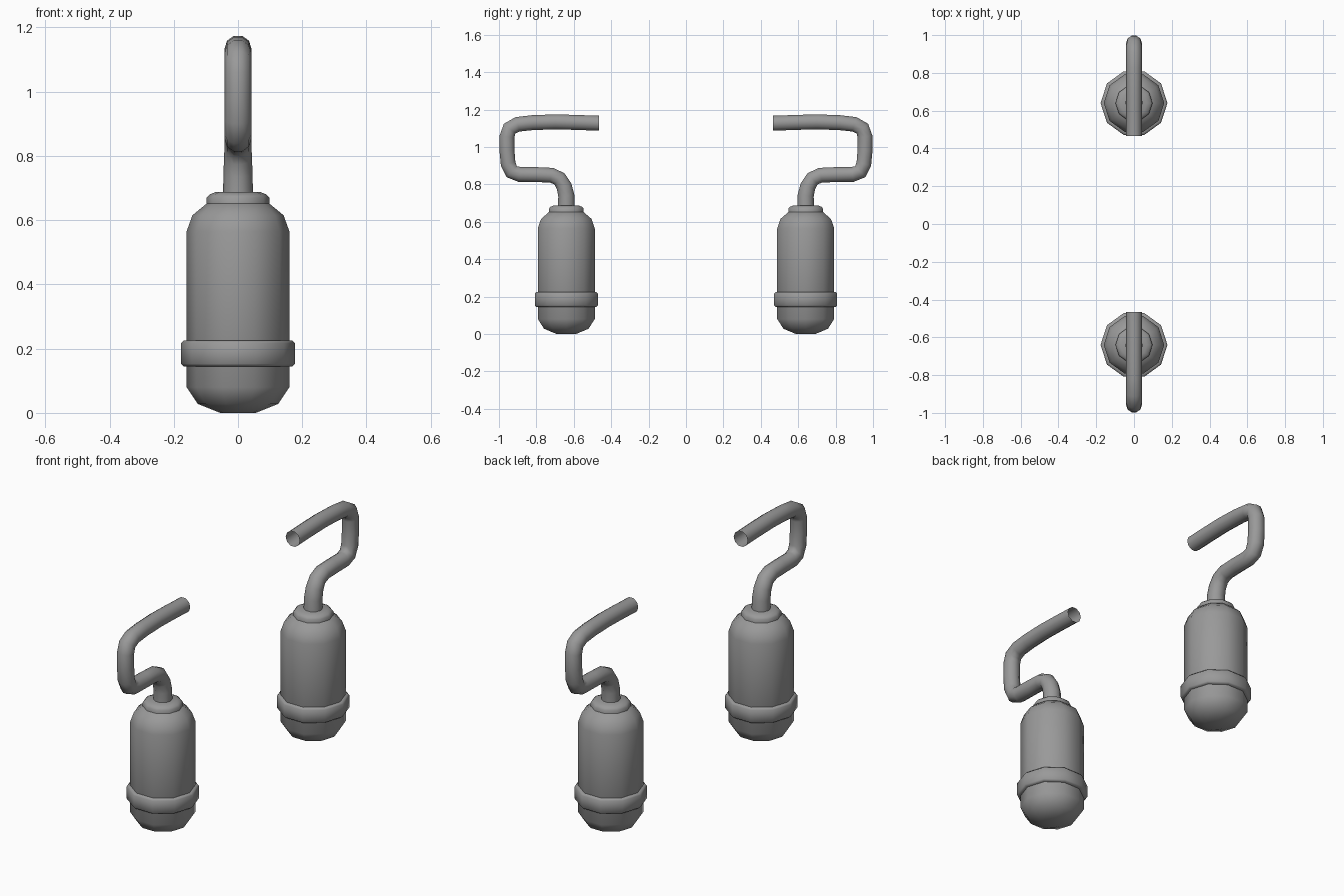
import bpy
import bmesh
import math

SIDES = 10
TANK_Y = 0.64
HOSE_RADIUS = 0.042

default_cube = bpy.data.objects.get("Cube")
if default_cube:
    bpy.data.objects.remove(default_cube, do_unlink=True)

# Dark grey shared by every part
grey = bpy.data.materials.new("dark_grey")
grey.use_nodes = True
color = (0.32, 0.32, 0.32, 1)
grey.diffuse_color = color
grey.node_tree.nodes["Principled BSDF"].inputs["Base Color"].default_value = color


def finish(obj):
    """Apply the shared material and smooth shading."""
    obj.data.materials.clear()
    obj.data.materials.append(grey)
    bpy.ops.object.select_all(action='DESELECT')
    obj.select_set(True)
    bpy.context.view_layer.objects.active = obj
    bpy.ops.object.shade_smooth_by_angle(angle=math.radians(62))


def lathe(name, profile, y, closed=False):
    """Spin a (radius, height) profile around the vertical axis."""
    bm = bmesh.new()
    verts = [bm.verts.new((r, 0, z)) for r, z in profile]
    edges = [bm.edges.new(pair) for pair in zip(verts, verts[1:])]
    if closed:
        edges.append(bm.edges.new((verts[-1], verts[0])))
    bmesh.ops.spin(bm, geom=verts + edges, cent=(0, 0, 0), axis=(0, 0, 1),
                   angle=math.tau, steps=SIDES, use_duplicate=False)
    bmesh.ops.remove_doubles(bm, verts=bm.verts, dist=0.0005)
    bmesh.ops.recalc_face_normals(bm, faces=bm.faces)
    mesh = bpy.data.meshes.new(name)
    bm.to_mesh(mesh)
    bm.free()
    obj = bpy.data.objects.new(name, mesh)
    obj.location.y = y
    bpy.context.collection.objects.link(obj)
    finish(obj)


def tube(name, path, side):
    """Sweep an open-ended tube along (distance, height, thickness) points."""
    curve = bpy.data.curves.new(name, 'CURVE')
    curve.dimensions = '3D'
    curve.bevel_depth = HOSE_RADIUS
    curve.bevel_resolution = 3
    spline = curve.splines.new('POLY')
    spline.points.add(len(path) - 1)
    for point, (distance, z, thickness) in zip(spline.points, path):
        point.co = (0, side * distance, z, 1)
        point.radius = thickness
    obj = bpy.data.objects.new(name, curve)
    bpy.context.collection.objects.link(obj)
    bpy.ops.object.select_all(action='DESELECT')
    obj.select_set(True)
    bpy.context.view_layer.objects.active = obj
    bpy.ops.object.convert(target='MESH')
    finish(bpy.context.object)


body = [(0, 0), (0.055, 0), (0.125, 0.028), (0.16, 0.08), (0.16, 0.565),
        (0.142, 0.615), (0.09, 0.658), (0, 0.658)]
collar = [(0, 0.645), (0.098, 0.645), (0.098, 0.67), (0.088, 0.68),
          (0.068, 0.688), (0, 0.688)]
band = [(0.15, 0.145), (0.169, 0.145), (0.177, 0.153),
        (0.177, 0.217), (0.169, 0.225), (0.15, 0.225)]

# Hose centre line, slightly thicker where it leaves the tank
hose = [(0.64, 0.66, 1.12), (0.64, 0.74, 1.08), (0.652, 0.79, 1.04),
        (0.677, 0.83, 1), (0.72, 0.849, 1), (0.80, 0.852, 1),
        (0.89, 0.853, 1), (0.932, 0.868, 1), (0.951, 0.91, 1),
        (0.957, 0.98, 1), (0.957, 1.055, 1), (0.943, 1.098, 1),
        (0.90, 1.121, 1), (0.82, 1.130, 1), (0.70, 1.134, 1),
        (0.58, 1.131, 1), (0.48, 1.127, 1), (0.466, 1.127, 1)]

# Two mirrored tanks with inward-curling hoses
for label, side in (("front", -1), ("back", 1)):
    y = side * TANK_Y
    lathe(f"{label}_tank_body", body, y)
    lathe(f"{label}_tank_collar", collar, y)
    lathe(f"{label}_tank_band", band, y, closed=True)
    tube(f"{label}_hose", hose, side)
